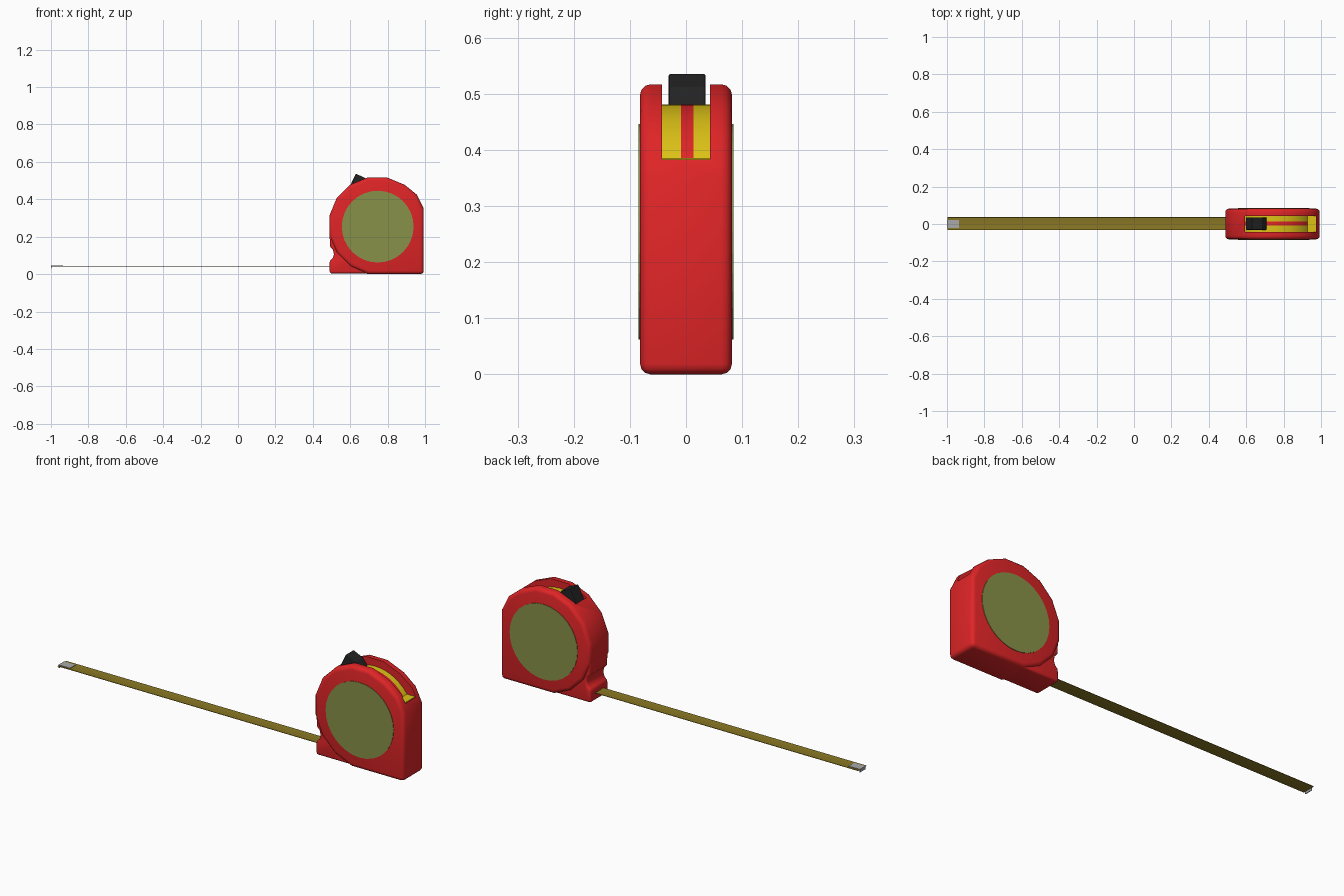
import bpy, bmesh, math

if "Cube" in bpy.data.objects:
    bpy.data.objects.remove(bpy.data.objects["Cube"])


def material(name, rgb):
    m = bpy.data.materials.new(name)
    m.diffuse_color = (*rgb, 1)
    m.use_nodes = True
    m.node_tree.nodes["Principled BSDF"].inputs["Base Color"].default_value = m.diffuse_color
    return m


RED = material("red_plastic", (0.74, 0.018, 0.02))
YELLOW = material("yellow_roll", (0.72, 0.54, 0.008))
OLIVE = material("olive_label", (0.25, 0.285, 0.065))
BLADE = material("ochre_blade", (0.25, 0.185, 0.017))
BLACK = material("black_plastic", (0.017, 0.017, 0.017))
STEEL = material("grey_steel", (0.4, 0.4, 0.4))


def activate(ob):
    bpy.ops.object.select_all(action='DESELECT')
    ob.select_set(True)
    bpy.context.view_layer.objects.active = ob


def apply(ob, mod):
    activate(ob)
    bpy.ops.object.modifier_apply(modifier=mod.name)


def strips(name, profile, ys, mats, bevel=0, segments=3):
    """Extrude an x-z profile through the y stations; one material per strip."""
    bm = bmesh.new()
    rings = [[bm.verts.new((x, y, z)) for x, z in profile] for y in ys]
    n = len(profile)
    for k in range(len(ys) - 1):
        a, b = rings[k], rings[k + 1]
        for i in range(n):
            j = (i + 1) % n
            f = bm.faces.new((a[i], a[j], b[j], b[i]))
            f.material_index = k
    bm.faces.new(rings[0])
    bm.faces.new(rings[-1])
    bmesh.ops.recalc_face_normals(bm, faces=bm.faces[:])
    me = bpy.data.meshes.new(name)
    bm.to_mesh(me)
    bm.free()
    ob = bpy.data.objects.new(name, me)
    bpy.context.collection.objects.link(ob)
    for m in mats:
        me.materials.append(m)
    if bevel:
        mod = ob.modifiers.new("Bevel", 'BEVEL')
        mod.width, mod.segments = bevel, segments
        mod.limit_method, mod.angle_limit = 'ANGLE', math.radians(40)
        apply(ob, mod)
    return ob


def box(name, x0, x1, y0, y1, z0, z1, mat):
    return strips(name, [(x0, z0), (x1, z0), (x1, z1), (x0, z1)], [y0, y1], [mat])


def arc(cx, cz, r, a0, a1, steps):
    return [(cx + r * math.cos(math.radians(a0 + (a1 - a0) * i / steps)),
             cz + r * math.sin(math.radians(a0 + (a1 - a0) * i / steps)))
            for i in range(steps + 1)]


CX, CZ = 0.745, 0.26

# Case: sixteen-sided round with a square rear corner
case_profile = [(0.993, 0.0), (0.993, 0.35), (0.956, 0.425)] \
    + arc(CX, CZ, 0.262, 56.25, 258.75, 9)[:-1] + [(0.695, 0.0)]
case = strips("case", case_profile, [-0.082, 0.082], [RED], 0.019)

# Window cut into the top of the case
cutter = box("window_cutter", 0.594, 1.1, -0.043, 0.043, 0.383, 0.7, RED)
mod = case.modifiers.new("Window", 'BOOLEAN')
mod.operation, mod.solver, mod.object = 'DIFFERENCE', 'EXACT', cutter
apply(case, mod)
bpy.data.objects.remove(cutter)
activate(case)
bpy.ops.object.shade_smooth_by_angle(angle=math.radians(35))

# Mouth foot with thumb notch, slightly narrower than the case
foot_profile = [(0.78, 0.004), (0.49, 0.004), (0.49, 0.07), (0.506, 0.085), (0.513, 0.105),
                (0.508, 0.13), (0.492, 0.148), (0.489, 0.23), (0.56, 0.25), (0.78, 0.2)]
foot = strips("mouth_foot", foot_profile, [-0.072, 0.072], [RED], 0.011)
activate(foot)
bpy.ops.object.shade_smooth_by_angle(angle=math.radians(40))

# Tape roll in the window, with a central red stripe
roll = strips("tape_roll", arc(CX, CZ, 0.221, 28, 136, 14),
              [-0.043, -0.009, 0.013, 0.043], [YELLOW, RED, YELLOW])
activate(roll)
bpy.ops.object.shade_smooth_by_angle(angle=math.radians(30))
box("window_floor", 0.60, 0.973, -0.043, 0.043, 0.38, 0.386, YELLOW)

# Side labels
for name, y0, y1 in (("front_label", -0.0845, -0.08), ("back_label", 0.08, 0.0845)):
    strips(name, arc(CX + 0.002, CZ - 0.006, 0.192, 0, 348.75, 31), [y0, y1], [OLIVE])

# Lock button
strips("lock_button", [(0.597, 0.468), (0.63, 0.537), (0.684, 0.512), (0.71, 0.478),
                       (0.70, 0.45), (0.61, 0.42)],
       [-0.031, 0.035], [BLACK], 0.004, 2)

# Blade, gently cupped, built as a thin strip
bm = bmesh.new()
rows = []
for i in range(7):
    t = i / 3 - 1
    y, z = 0.034 * t + 0.002, 0.0425 + 0.002 * t * t
    rows.append([bm.verts.new((x, y, z)) for x in (-0.998, 0.55)])
for a, b in zip(rows, rows[1:]):
    bm.faces.new((a[0], a[1], b[1], b[0]))
me = bpy.data.meshes.new("blade")
bm.to_mesh(me)
bm.free()
me.materials.append(BLADE)
blade = bpy.data.objects.new("blade", me)
bpy.context.collection.objects.link(blade)
mod = blade.modifiers.new("Thickness", 'SOLIDIFY')
mod.thickness = 0.002
apply(blade, mod)

# End hook
strips("end_hook", [(-0.935, 0.0435), (-0.935, 0.046), (-1.0, 0.046), (-1.0, 0.03),
                    (-0.996, 0.03), (-0.996, 0.0435)], [-0.022, 0.022], [STEEL])
